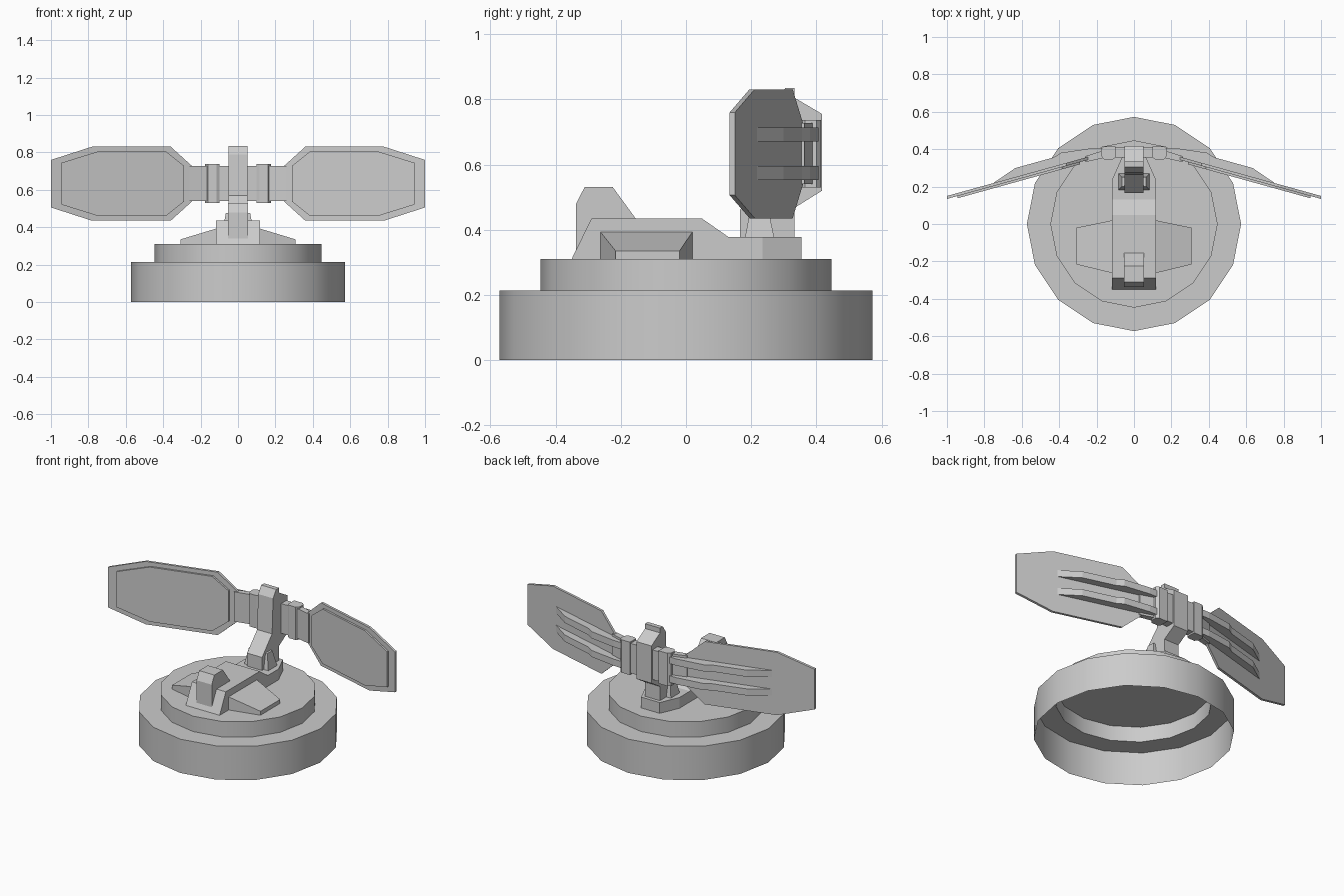
import bpy, bmesh, math

if "Cube" in bpy.data.objects:
    bpy.data.objects.remove(bpy.data.objects["Cube"])


def make_object(name, bm):
    bmesh.ops.recalc_face_normals(bm, faces=bm.faces)
    me = bpy.data.meshes.new(name)
    bm.to_mesh(me)
    bm.free()
    ob = bpy.data.objects.new(name, me)
    bpy.context.collection.objects.link(ob)
    return ob


def loft(name, a, b):
    """Closed solid between two matching point loops."""
    bm = bmesh.new()
    va = [bm.verts.new(p) for p in a]
    vb = [bm.verts.new(p) for p in b]
    n = len(a)
    bm.faces.new(va)
    bm.faces.new(vb)
    for i in range(n):
        j = (i + 1) % n
        bm.faces.new((va[i], va[j], vb[j], vb[i]))
    return make_object(name, bm)


def side_profile(name, pts, half):
    """YZ profile extruded across x."""
    return loft(name, [(-half, y, z) for y, z in pts], [(half, y, z) for y, z in pts])


def plan_profile(name, pts, z0, z1):
    """XY profile extruded up z."""
    return loft(name, [(x, y, z0) for x, y in pts], [(x, y, z1) for x, y in pts])


def wing_y(x):
    """Back surface of the swept panels."""
    return 0.15 + 0.277 * (1 - x)


def both_sides(ob):
    """Mirror a right-hand part to the left."""
    m = ob.modifiers.new("mirror", 'MIRROR')
    m.use_axis[0] = True
    m.use_mirror_merge = False
    return ob


# Stepped round base, hollow underneath
SIDES = 16
bm = bmesh.new()
rings = []
for r, z in ((0.573, 0), (0.573, 0.213), (0.447, 0.213), (0.447, 0.31)):
    rings.append([bm.verts.new((r * math.cos(2 * math.pi * i / SIDES),
                                r * math.sin(2 * math.pi * i / SIDES), z)) for i in range(SIDES)])
for lo, hi in zip(rings, rings[1:]):
    for i in range(SIDES):
        j = (i + 1) % SIDES
        bm.faces.new((lo[i], lo[j], hi[j], hi[i]))
bm.faces.new(rings[-1])
base = make_object("round_base", bm)
bpy.context.view_layer.objects.active = base
base.select_set(True)
bpy.ops.object.shade_smooth_by_angle(angle=math.radians(30))
base.select_set(False)

# Central housing with a tapered tail
side_profile("housing", [(-0.351, 0.31), (-0.29, 0.435), (0.048, 0.435), (0.13, 0.378),
                         (0.235, 0.378), (0.235, 0.31)], 0.118)
plan_profile("housing_tail", [(-0.118, 0.235), (0.118, 0.235), (0.065, 0.355), (-0.065, 0.355)],
             0.31, 0.378)

# Front knob
side_profile("front_knob", [(-0.337, 0.33), (-0.337, 0.48), (-0.311, 0.531), (-0.225, 0.531),
                            (-0.155, 0.435), (-0.155, 0.40)], 0.053)

# Sloping side wedges
both_sides(loft("side_wedge",
                [(0.11, y, z) for y, z in ((-0.264, 0.31), (0.021, 0.31), (0.021, 0.395), (-0.264, 0.395))],
                [(0.308, y, z) for y, z in ((-0.216, 0.31), (-0.02, 0.31), (-0.02, 0.335), (-0.216, 0.335))]))

# Cranked mast and its foot cheeks
side_profile("mast", [(0.165, 0.37), (0.165, 0.46), (0.265, 0.57), (0.275, 0.79), (0.305, 0.835),
                      (0.333, 0.835), (0.333, 0.805), (0.418, 0.755), (0.418, 0.52),
                      (0.333, 0.467), (0.333, 0.37)], 0.052)
both_sides(loft("mast_cheek",
                [(0.04, y, z) for y, z in ((0.18, 0.37), (0.272, 0.37), (0.25, 0.475), (0.2, 0.475))],
                [(x, y, z) for x, y, z in ((0.085, 0.18, 0.37), (0.085, 0.272, 0.37),
                                           (0.065, 0.25, 0.475), (0.065, 0.2, 0.475))]))

# Hinge between mast and panels
both_sides(plan_profile("hinge_block", [(0.1, 0.355), (0.115, 0.345), (0.16, 0.345), (0.177, 0.365),
                                        (0.177, 0.4), (0.16, 0.415), (0.1, 0.415)], 0.53, 0.737))
both_sides(plan_profile("hinge_link", [(0.04, 0.355), (0.12, 0.355), (0.12, 0.408), (0.04, 0.408)],
                        0.54, 0.727))
both_sides(plan_profile("panel_neck", [(x, wing_y(x) + d) for x, d in
                                       ((0.14, -0.03), (0.26, -0.024), (0.26, 0.008), (0.14, 0.012))],
                        0.54, 0.727))


def panel(name, outline, d0, d1):
    """Eight-sided swept plate, mirrored top to bottom about its mid height."""
    pts = outline + [(x, 2 * 0.633 - z) for x, z in reversed(outline)]
    return both_sides(loft(name, [(x, wing_y(x) + d0, z) for x, z in pts],
                           [(x, wing_y(x) + d1, z) for x, z in pts]))


# Swept panels with a raised front face
panel("panel", [(1.0, 0.76), (0.78, 0.831), (0.36, 0.831), (0.245, 0.727)], 0.0, -0.016)
panel("panel_face", [(0.943, 0.745), (0.75, 0.805), (0.385, 0.805), (0.29, 0.73)], -0.014, -0.028)

# Back ribs
rib = [(0.765, -0.005), (0.635, 0.048), (0.43, 0.048), (0.39, 0.062), (0.22, 0.04),
       (0.165, 0.025), (0.165, -0.005)]
for label, z in (("upper_rib", 0.692), ("lower_rib", 0.574)):
    both_sides(plan_profile(label, [(x, wing_y(x) + d) for x, d in rib], z - 0.021, z + 0.021))
